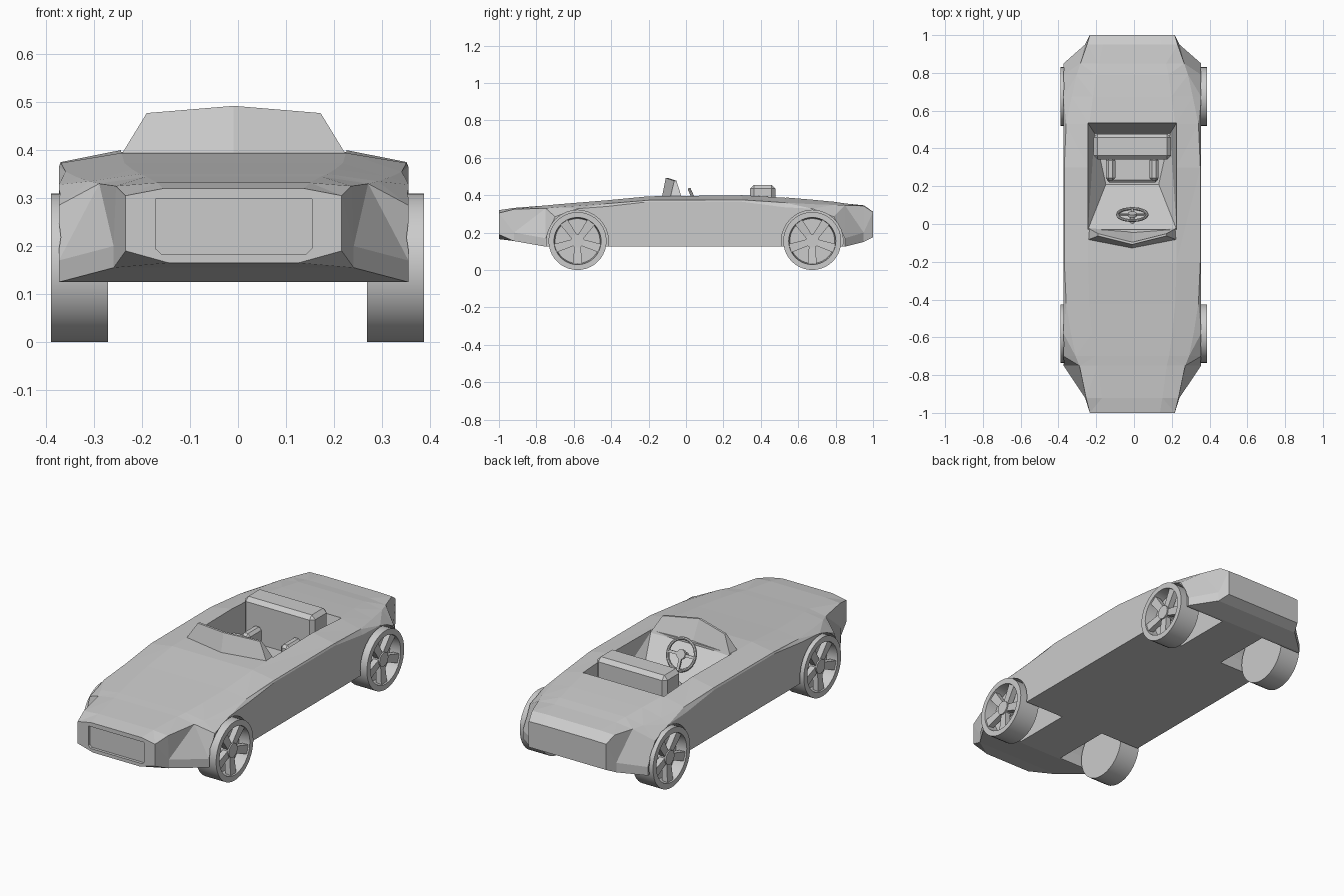
import bpy, bmesh, math
from mathutils import Matrix, Vector

cube = bpy.data.objects.get("Cube")
if cube:
    bpy.data.objects.remove(cube)

grey = bpy.data.materials.new("plain_grey")
grey.use_nodes = True
colour = (0.6, 0.6, 0.6, 1)
grey.diffuse_color = colour
grey.node_tree.nodes["Principled BSDF"].inputs["Base Color"].default_value = colour
CX = -0.009  # body centre line


def finish(name, bm, place=Matrix(), smooth=False):
    bm.transform(place)
    bmesh.ops.recalc_face_normals(bm, faces=bm.faces)
    mesh = bpy.data.meshes.new(name)
    bm.to_mesh(mesh)
    bm.free()
    mesh.materials.append(grey)
    ob = bpy.data.objects.new(name, mesh)
    bpy.context.collection.objects.link(ob)
    if smooth:
        bpy.ops.object.select_all(action="DESELECT")
        ob.select_set(True)
        bpy.context.view_layer.objects.active = ob
        bpy.ops.object.shade_smooth_by_angle(angle=math.radians(35))
    return ob


def loft(rings, closed=False):
    bm = bmesh.new()
    loops = [[bm.verts.new(p) for p in ring] for ring in rings]
    n = len(loops[0])
    pairs = list(zip(loops, loops[1:] + loops[:1])) if closed else list(zip(loops, loops[1:]))
    for a, b in pairs:
        for i in range(n):
            j = (i + 1) % n
            bm.faces.new((a[i], a[j], b[j], b[i]))
    if not closed:
        bm.faces.new(loops[0])
        bm.faces.new(loops[-1])
    return bm


def box(bm, centre, size, turn=Matrix()):
    m = turn @ Matrix.Translation(centre) @ Matrix.Diagonal((*size, 1))
    return bmesh.ops.create_cube(bm, size=1, matrix=m)["verts"]


def bevel_box(name, centre, size, width):
    bm = bmesh.new()
    box(bm, centre, size)
    bmesh.ops.bevel(bm, geom=bm.edges[:], offset=width, segments=1, affect="EDGES")
    return finish(name, bm)


def disc(bm, radius, depth, place, sides=24):
    bmesh.ops.create_cone(bm, cap_ends=True, segments=sides, radius1=radius,
                          radius2=radius, depth=depth, matrix=place)


def cut(ob, cutter):
    mod = ob.modifiers.new(cutter.name, "BOOLEAN")
    mod.operation, mod.solver, mod.object = "DIFFERENCE", "EXACT", cutter
    cutter.hide_render = True
    cutter.hide_viewport = True
    cutter.display_type = "WIRE"


# Body stations: y, floor z, side x, side z, ridge x, ridge z, deck z
stations = [
    (-1, .165, .225, .19, .225, .305, .32),
    (-.92, .155, .25, .2, .245, .325, .332),
    (-.75, .125, .364, .17, .28, .33, .345),
    (-.7, .125, .364, .285, .3, .335, .35),
    (-.58, .125, .364, .328, .325, .343, .36),
    (-.42, .125, .364, .34, .35, .355, .373),
    (-.2, .125, .364, .365, .36, .373, .394),
    (.3, .125, .364, .365, .36, .375, .4),
    (.53, .125, .364, .335, .35, .36, .388),
    (.675, .125, .364, .328, .32, .352, .376),
    (.79, .125, .364, .285, .295, .348, .365),
    (.85, .125, .364, .17, .275, .346, .356),
    (.95, .15, .25, .2, .24, .343, .346),
    (1, .175, .225, .2, .225, .31, .312),
]
rings = []
for y, zb, xs, zs, xr, zr, zd in stations:
    nose = 0.6 if y == -1 else 1
    half = [(xs * nose, zb), (xs, zs), (xr, zr), (xr * 0.65, zd)]
    rings.append([(CX + x, y, z) for x, z in half]
                 + [(CX - x, y, z) for x, z in reversed(half)])
bm = loft(rings)
bmesh.ops.triangulate(bm, faces=bm.faces[:])
body = finish("body", bm)

# Cockpit opening with a sloping front panel
bm = bmesh.new()
for z, y0, y1, w0, w1 in [(.45, -.03, .535, .235, .235), (.385, -.03, .535, .235, .235),
                          (.145, .21, .48, .14, .2)]:
    for s in (-1, 1):
        bm.verts.new((CX + s * w0, y0, z))
        bm.verts.new((CX + s * w1, y1, z))
bmesh.ops.convex_hull(bm, input=bm.verts[:])
cut(body, finish("cockpit_cutter", bm))

# Recessed front grille with clipped lower corners
outline = [(.163, .298), (.163, .195), (.15, .183), (-.15, .183), (-.163, .195), (-.163, .298)]
bm = loft([[(CX + x, y, z) for x, z in outline] for y in (-1.1, -.985)])
cut(body, finish("grille_cutter", bm))

# Wheel arches
AXLES = {"front": -.58, "rear": .675}
SIDES = {"left": 1, "right": -1}
turn_x = Matrix.Rotation(math.pi / 2, 4, "Y")
for end, y in AXLES.items():
    for side, s in SIDES.items():
        bm = bmesh.new()
        disc(bm, .165, .4, Matrix.Translation((CX + s * .33, y, .155)) @ turn_x, 32)
        cut(body, finish(f"{end}_{side}_arch_cutter", bm))


# Wheels: turned tyre with a dished face, hub and five spokes
def wheel(name, s, y):
    profile = [(.001, -.059), (.155, -.059), (.155, .059), (.126, .059), (.12, .0), (.001, .0)]
    steps = 40
    rings = []
    for k in range(steps):
        a = math.tau * k / steps
        rings.append([(x, r * math.cos(a), r * math.sin(a)) for r, x in profile])
    bm = loft(rings, closed=True)
    disc(bm, .036, .05, Matrix.Translation((.025, 0, 0)) @ turn_x, 20)
    for k in range(5):
        turn = Matrix.Rotation(math.tau * k / 5, 4, "X")
        spoke = box(bm, (.028, 0, -.077), (.03, .036, .094))
        for v in spoke:
            if v.co.z < -.08:
                v.co.y *= 1.3
                v.co.x += .008
        bmesh.ops.transform(bm, matrix=turn, verts=spoke)
    place = Matrix.Translation((s * .329 - .001, y, .155)) @ Matrix.Diagonal((s, 1, 1, 1))
    finish(name, bm, place, smooth=True)


for end, y in AXLES.items():
    for side, s in SIDES.items():
        wheel(f"{end}_{side}_wheel", s, y)

# Windscreen: a shallow V wedge
rings = []
for s in (-1, 0, 1):
    mid = s == 0
    low, top = CX + s * .233, CX + s * .181
    peak = .492 if mid else .477
    front = -.128 if mid else -.083
    rings.append([(low, front, .392), (top, front + .02, peak),
                  (top, front + .032, peak), (low, -.04 if mid else -.022, .385)])
finish("windscreen", loft(rings))

# Seats: shared backrest, cushion and two raised bolsters
bevel_box("seat_backrest", (CX, .41, .325), (.41, .135, .26), .02)
bevel_box("seat_cushion", (CX, .3, .185), (.27, .16, .09), .012)
for side, s in SIDES.items():
    bevel_box(f"{side}_seat_bolster", (CX + s * .115, .29, .25), (.05, .12, .15), .014)

# Steering wheel: rim, hub, spokes and column
RIM, TUBE = .078, .008
rings = []
for k in range(32):
    a = math.tau * k / 32
    ring = []
    for j in range(8):
        b = math.tau * j / 8
        r = RIM + TUBE * math.cos(b)
        ring.append((r * math.cos(a), r * math.sin(a), TUBE * math.sin(b)))
    rings.append(ring)
bm = loft(rings, closed=True)
disc(bm, .024, .016, Matrix())
disc(bm, .012, .09, Matrix.Translation((0, 0, .045)), 12)
for angle in (0, 180, 270):
    box(bm, (.045, 0, 0), (.066, .014, .008), Matrix.Rotation(math.radians(angle), 4, "Z"))
tilt = Matrix.Translation((CX, .05, .36)) @ Matrix.Rotation(math.radians(114), 4, "X")
finish("steering_wheel", bm, tilt, smooth=True)
